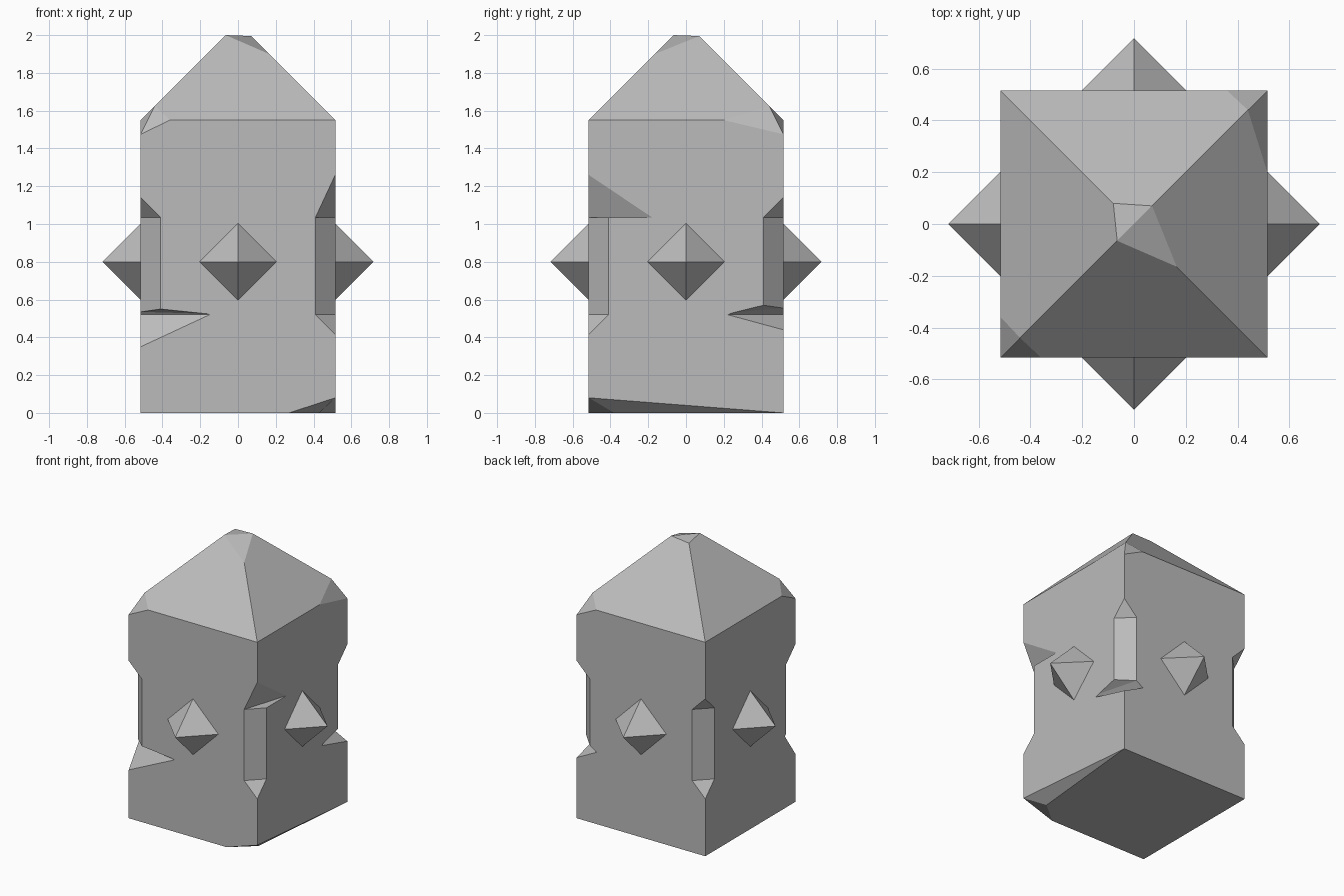
import bpy
import bmesh
import math
from mathutils import Vector

if "Cube" in bpy.data.objects:
    bpy.data.objects.remove(bpy.data.objects["Cube"], do_unlink=True)

H = 0.515       # half width of the block
EAVE = 1.55     # where the roof starts
C = 0.105       # width of the corner chamfers
LOW, HIGH = 0.52, 1.035

stone = bpy.data.materials.new("grey stone")
stone.use_nodes = True
stone.diffuse_color = (0.5, 0.5, 0.5, 1)
stone.node_tree.nodes["Principled BSDF"].inputs["Base Color"].default_value = (0.5, 0.5, 0.5, 1)


def hull(name, points, cutter=False):
    """Convex solid around the points."""
    bm = bmesh.new()
    for p in points:
        bm.verts.new(p)
    res = bmesh.ops.convex_hull(bm, input=bm.verts)
    loose = [v for v in bm.verts if not v.link_faces]
    bmesh.ops.delete(bm, geom=loose, context='VERTS')
    bmesh.ops.dissolve_limit(bm, angle_limit=math.radians(0.5), verts=bm.verts, edges=bm.edges)
    bmesh.ops.recalc_face_normals(bm, faces=bm.faces)
    mesh = bpy.data.meshes.new(name)
    bm.to_mesh(mesh)
    bm.free()
    mesh.materials.append(stone)
    ob = bpy.data.objects.new(name, mesh)
    bpy.context.collection.objects.link(ob)
    ob.hide_render = cutter
    return ob


def roof(x, y):
    return (x, y, EAVE + H - max(abs(x), abs(y)))


# Block with pointed roof, worn tip, two chipped eaves and one chipped foot
points = [(-H, -H, 0), (-H, H, 0), (H, H, 0), (H, -H, EAVE), (-H, H, EAVE)]
points += [roof(x, y) for x, y in ((0.07, 0.07), (-0.065, -0.065), (-0.08, 0.08), (0.165, -0.165))]
for s, reach in ((-1, 0.36), (1, 0.2)):
    points += [(s * H, s * H, 1.475), (s * 0.36, s * H, EAVE),
               (s * H, s * reach, EAVE), roof(s * 0.44, s * 0.44)]
points += [(H, -H, 0.08), (0.27, -H, 0), (0.43, -0.38, 0)]
block = hull("stone_block", points)


def notch(name, sx, sy, top, bottom, ceiling=(LOW, LOW)):
    """Corner chamfer; top and bottom are (reach in x, reach in y, tip height)."""
    E = 0.05  # overshoot outside the corner, along the same planes

    def at(dx, dy, z):
        return (sx * (H - dx), sy * (H - dy), z)

    def wedge(reach, z):
        # tip wedge, enlarged beyond the walls so that its sloped plane is kept
        a, b, tip = reach
        d = (z - tip)
        grow = 1 + E / a + E / b
        o = (-E, -E)
        return [at(*o, z), at(*o, z - d * grow),
                at(a * grow - E, -E, z), at(-E, b * grow - E, z)]

    parts = [hull(name + "_top_cutter", wedge(top, HIGH), True),
             hull(name + "_middle_cutter",
                  [at(x, y, z) for z in (LOW, HIGH)
                   for x, y in ((-E, -E), (C + E, -E), (-E, C + E))], True)]
    low = wedge(bottom, LOW)
    parts.append(hull(name + "_bottom_cutter", low, True))
    if ceiling[0] > LOW:
        # sloped overhang above the bottom chip
        parts.append(hull(name + "_overhang_cutter",
                          low[:1] + low[2:] + [at(C, 0, ceiling[0]), at(0, C, ceiling[1]),
                                               at(-E, -E, ceiling[0])], True))
    for part in parts:
        mod = block.modifiers.new(part.name, 'BOOLEAN')
        mod.operation = 'DIFFERENCE'
        mod.solver = 'EXACT'
        mod.object = part
    return parts


cutters = notch("front_left", 1, -1, (C, 0.335, 1.26), (C, C, 0.415))
cutters += notch("front_right", -1, -1, (C, C, 1.14), (0.365, 0.12, 0.35), (0.55, 0.535))
cutters += notch("back_left", 1, 1, (C, C, 1.14), (0.16, 0.295, 0.44), (0.555, 0.57))
cutters += notch("back_right", -1, 1, (C, C, 1.14), (C, C, 0.415))

# Apply the cuts and remove the cutters
bpy.context.view_layer.update()
cut = bpy.data.meshes.new_from_object(block.evaluated_get(bpy.context.evaluated_depsgraph_get()))
block.modifiers.clear()
block.data = cut
for ob in cutters:
    bpy.data.objects.remove(ob, do_unlink=True)

# Eight-sided studs, one on each wall
R = 0.203
axes = [Vector(v) * R for v in ((1, 0, 0), (0, 1, 0), (0, 0, 1))]
for name, x, y in (("front", 0, -1), ("back", 0, 1), ("left", 1, 0), ("right", -1, 0)):
    centre = Vector((x * H, y * H, 0.8))
    hull(name + "_stud", [centre + s * a for a in axes for s in (-1, 1)])
